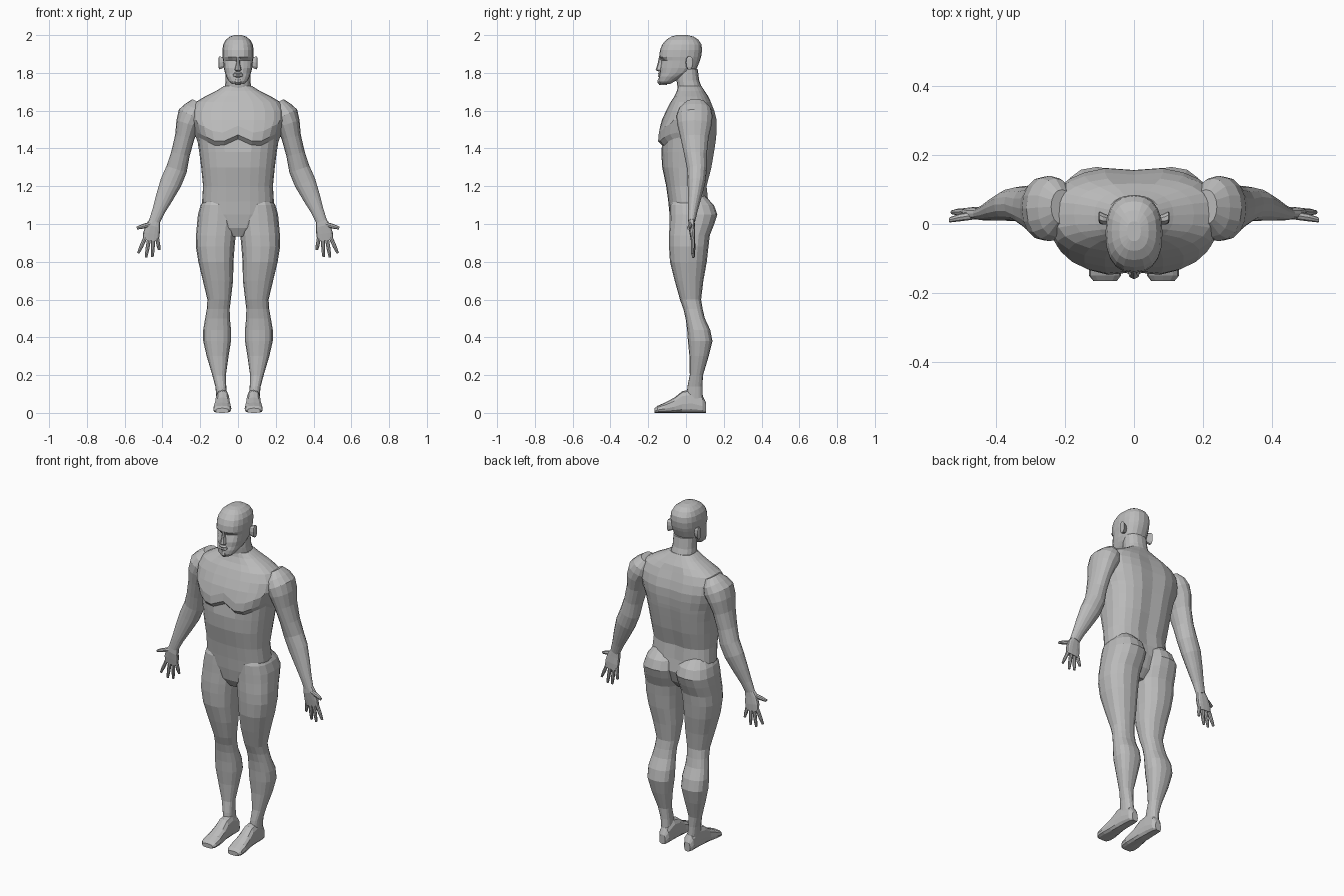
import bpy, bmesh, math
from mathutils import Vector

skin = bpy.data.materials.new("grey")
skin.diffuse_color = (0.5, 0.5, 0.5, 1)


def oval(c, u, v, a, b0, b1, seg=16, n=2.3):
    """Superellipse ring: half-size a along u, b0 / b1 along -v / +v."""
    pts = []
    for k in range(seg):
        t = 2 * math.pi * k / seg
        cs, sn = math.cos(t), math.sin(t)
        p = math.copysign(abs(cs) ** (2 / n), cs) * a
        q = math.copysign(abs(sn) ** (2 / n), sn) * (b1 if sn > 0 else b0)
        pts.append(Vector(c) + u * p + v * q)
    return pts


X, Y, Z = Vector((1, 0, 0)), Vector((0, 1, 0)), Vector((0, 0, 1))


def loft(name, rings, side=1, tweak=None):
    bm = bmesh.new()
    rows = []
    for r in rings:
        row = []
        for p in r:
            p = tweak(p.copy()) if tweak else p
            row.append(bm.verts.new((p.x * side, p.y, p.z)))
        rows.append(row)
    n = len(rows[0])
    for a, b in zip(rows, rows[1:]):
        for i in range(n):
            bm.faces.new((a[i], a[(i + 1) % n], b[(i + 1) % n], b[i]))
    bm.faces.new(rows[0])
    bm.faces.new(rows[-1])
    bmesh.ops.recalc_face_normals(bm, faces=bm.faces)
    me = bpy.data.meshes.new(name)
    bm.to_mesh(me)
    bm.free()
    me.materials.append(skin)
    ob = bpy.data.objects.new(name, me)
    bpy.context.collection.objects.link(ob)
    return ob


def stack(rows, seg=16, n=2.3):
    """Horizontal rings from (z, x_in, x_out, y_front, y_back)."""
    out = []
    for z, x0, x1, f, b in rows:
        c = (f + b) / 2
        out.append(oval(((x0 + x1) / 2, c, z), X, Y, (x1 - x0) / 2, c - f, b - c, seg, n))
    return out


def tube(rows, seg=16, n=2.1):
    """Rings across a path of (x, y, z, in-plane radius, depth radius)."""
    out = []
    for i, (x, y, z, r, d) in enumerate(rows):
        a, b = rows[max(i - 1, 0)], rows[min(i + 1, len(rows) - 1)]
        t = Vector((b[0] - a[0], 0, b[2] - a[2])).normalized()
        out.append(oval((x, y, z), Vector((-t.z, 0, t.x)), Y, r, d, d, seg, n))
    return out


def union(base, parts):
    bpy.context.view_layer.objects.active = base
    for p in parts:
        m = base.modifiers.new("join", 'BOOLEAN')
        m.operation, m.solver, m.object = 'UNION', 'EXACT', p
        bpy.ops.object.modifier_apply(modifier=m.name)
        bpy.data.objects.remove(p)
    return base


# Torso: z, half width, front, back
def chest(p):
    ax = abs(p.x)
    if p.y < -0.03 and 1.41 < p.z < 1.52:       # chest muscle edge
        p.z += 0.02 - 0.45 * ax if ax < 0.1 else -0.025 + 0.5 * (ax - 0.1)
        if ax < 0.01:
            p.y += 0.012
    if p.y > 0.05 and ax < 0.01 and 1.1 < p.z < 1.66:  # spine groove
        p.y -= 0.01
    return p


torso_rows = [(.935, .05, -.05, .06), (.98, .12, -.075, .10), (1.05, .185, -.087, .125),
              (1.12, .19, -.094, .12), (1.2, .185, -.105, .112), (1.3, .195, -.126, .138),
              (1.38, .205, -.131, .152), (1.43, .213, -.131, .16), (1.452, .22, -.152, .163),
              (1.5, .238, -.148, .167), (1.55, .25, -.128, .166), (1.6, .25, -.105, .153),
              (1.645, .225, -.082, .135), (1.675, .175, -.062, .118), (1.705, .115, -.048, .098),
              (1.73, .075, -.042, .082)]
body = loft("body", stack([(z, -w, w, f, b) for z, w, f, b in torso_rows], 24, 2.5), 1, chest)


# Neck and head
def face(p):
    if p.y < -0.1 and abs(p.z - 1.865) < 0.004 and 0.012 < abs(p.x) < 0.07:
        p.y += 0.014                              # eye sockets
    return p


neck = loft("neck", stack([(1.66, -.078, .078, -.03, .112), (1.71, -.071, .071, -.043, .088),
                           (1.76, -.066, .066, -.05, .07), (1.82, -.064, .064, -.05, .062)]))
head_rows = [(1.74, .03, -.135, -.085), (1.755, .048, -.143, -.06), (1.78, .062, -.143, -.01),
             (1.8, .069, -.138, .03), (1.825, .075, -.137, .058), (1.865, .079, -.135, .074),
             (1.885, .082, -.142, .08), (1.92, .083, -.138, .085), (1.95, .078, -.126, .082),
             (1.975, .065, -.105, .066), (1.992, .043, -.078, .04), (2.0, .02, -.05, .008)]
head = loft("head", stack([(z, -w, w, f, b) for z, w, f, b in head_rows], 20, 2.4), 1, face)
nose = loft("nose", stack([(1.808, -.013, .013, -.148, -.11), (1.816, -.018, .018, -.161, -.11),
                           (1.85, -.01, .01, -.15, -.11), (1.885, -.009, .009, -.143, -.11)], 8))
mouth = loft("mouth", stack([(1.775, -.02, .02, -.142, -.11), (1.783, -.028, .028, -.149, -.11),
                             (1.79, -.03, .03, -.146, -.11), (1.797, -.026, .026, -.15, -.11),
                             (1.804, -.016, .016, -.142, -.11)], 10))
beard = loft("beard", stack([(1.735, -.012, .012, -.14, -.1), (1.75, -.02, .02, -.152, -.1),
                             (1.77, -.014, .014, -.148, -.1)], 8))
parts = [neck, head, nose, mouth, beard]

leg_rows = [(1.15, .05, .165, -.06, .10), (1.10, .012, .198, -.084, .148),
            (1.05, .003, .212, -.086, .166), (1.0, .005, .217, -.087, .15),
            (.94, .012, .222, -.09, .126), (.88, .018, .223, -.09, .119),
            (.8, .024, .21, -.085, .11), (.7, .026, .186, -.06, .092),
            (.6, .038, .162, -.032, .08), (.55, .044, .165, -.014, .088),
            (.5, .043, .174, -.002, .1), (.44, .037, .184, .006, .128),
            (.38, .037, .184, .01, .14), (.3, .05, .166, .018, .12),
            (.2, .064, .136, .02, .09), (.14, .062, .12, .008, .087),
            (.06, .055, .112, .0, .09)]
# Feet: y, inner x, outer x, top z
foot_rows = [(.106, .062, .1, .055), (.088, .05, .113, .09), (.03, .047, .117, .125),
             (-.02, .044, .12, .115), (-.06, .04, .124, .082), (-.11, .035, .131, .055),
             (-.15, .038, .131, .038), (-.166, .05, .118, .025)]
arm_rows = [(.21, .05, 1.645, .035, .05), (.228, .048, 1.61, .058, .085),
            (.245, .045, 1.575, .075, .095), (.265, .045, 1.53, .064, .092),
            (.282, .045, 1.46, .052, .075), (.305, .05, 1.37, .05, .06),
            (.325, .058, 1.29, .056, .052), (.355, .056, 1.22, .057, .047),
            (.39, .046, 1.14, .046, .036), (.42, .036, 1.07, .034, .026),
            (.442, .03, 1.015, .029, .019)]
palm_rows = [(.438, .03, 1.025, .026, .016), (.45, .03, .99, .038, .017),
             (.458, .034, .95, .044, .015), (.462, .037, .912, .042, .011)]
# Fingers: base x, z then tip x, y, z
fingers = [(.428, .925, .417, .045, .862), (.449, .922, .453, .042, .825),
           (.471, .922, .487, .038, .822), (.49, .93, .528, .034, .845),
           (.462, 1.0, .536, .012, .978)]

for side, tag in ((1, "left"), (-1, "right")):
    parts.append(loft(tag + "_leg", stack(leg_rows, 16, 2.4), side))
    foot = [oval(((a + b) / 2, y, h * .4), X, Z, (b - a) / 2, h * .4, h * .6, 12, 2.8)
            for y, a, b, h in foot_rows]
    parts.append(loft(tag + "_foot", foot, side))
    parts.append(loft(tag + "_arm", tube(arm_rows), side))
    ear = [oval((x, .015 + k, 1.855), Y, Z, r, r * 2.1, r * 1.9, 10)
           for x, k, r in ((.07, -.004, .012), (.09, 0, .017), (.1, .004, .018), (.103, .005, .012))]
    parts.append(loft(tag + "_ear", ear, side))
    # Hand with five digits
    digits = []
    for i, (x, z, tx, ty, tz) in enumerate(fingers):
        mx, mz = x * .4 + tx * .6, z * .4 + tz * .6
        r = .0125 if i == 4 else .0105
        y = .026 if i == 4 else .036
        path = [(x, y, z, r, r), (mx, (y + ty) / 2, mz, r * .95, r * .9), (tx, ty, tz, r * .6, r * .6)]
        digits.append(loft("digit", tube(path, 8), side))
    union(loft(tag + "_hand", tube(palm_rows, 14, 2.8), side), digits)

union(body, parts)
